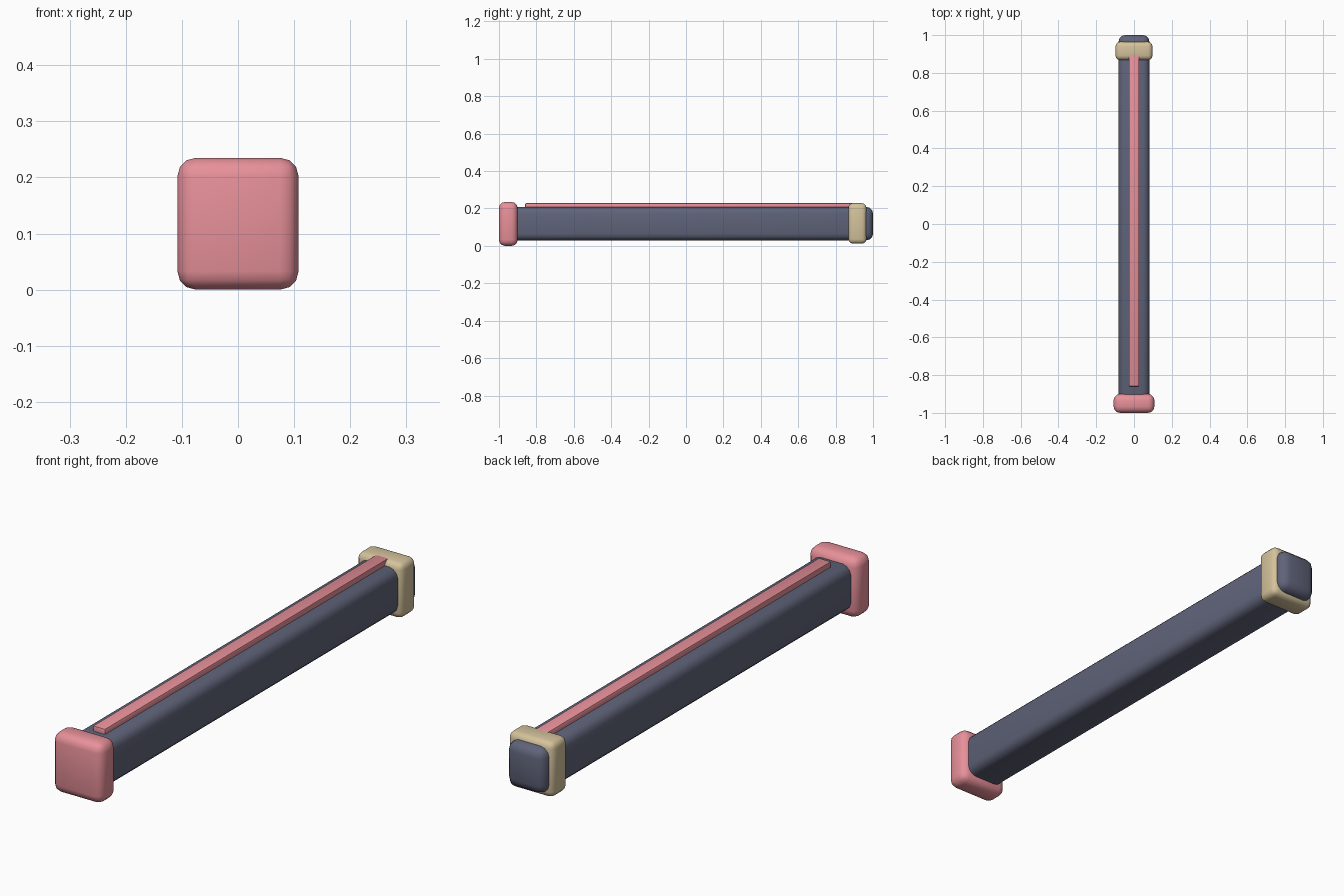
import bpy

if "Cube" in bpy.data.objects:
    bpy.data.objects.remove(bpy.data.objects["Cube"])

CZ = 0.118  # height of the long axis


def material(name, rgb):
    m = bpy.data.materials.new(name)
    m.diffuse_color = (*rgb, 1)
    m.use_nodes = True
    m.node_tree.nodes["Principled BSDF"].inputs["Base Color"].default_value = m.diffuse_color
    return m


slate = material("slate", (0.115, 0.125, 0.19))
pink = material("pink", (0.80, 0.28, 0.32))
tan = material("tan", (0.66, 0.54, 0.33))


def rounded_box(name, half_x, y_range, z_range, radius, segments, mat):
    y0, y1 = y_range
    z0, z1 = z_range
    bpy.ops.mesh.primitive_cube_add(size=1, location=(0, (y0 + y1) / 2, (z0 + z1) / 2))
    ob = bpy.context.object
    ob.name = name
    ob.scale = (2 * half_x, y1 - y0, z1 - z0)
    bpy.ops.object.transform_apply(location=False, rotation=False, scale=True)
    bev = ob.modifiers.new("bevel", 'BEVEL')
    bev.width = radius
    bev.segments = segments
    bpy.ops.object.modifier_apply(modifier=bev.name)
    bpy.ops.object.shade_smooth_by_angle(angle=0.7)
    ob.data.materials.append(mat)
    return ob


# Long square bar
rounded_box("bar", 0.082, (-0.95, 1.0), (CZ - 0.088, CZ + 0.09), 0.035, 3, slate)
# Cap over the front end
rounded_box("end_cap", 0.108, (-1.0, -0.9), (0.0, 0.235), 0.033, 3, pink)
# Collar near the back end
rounded_box("collar", 0.098, (0.868, 0.965), (0.012, 0.228), 0.024, 3, tan)
# Raised strip along the top
rounded_box("top_strip", 0.027, (-0.86, 0.893), (0.195, 0.229), 0.006, 2, pink)
